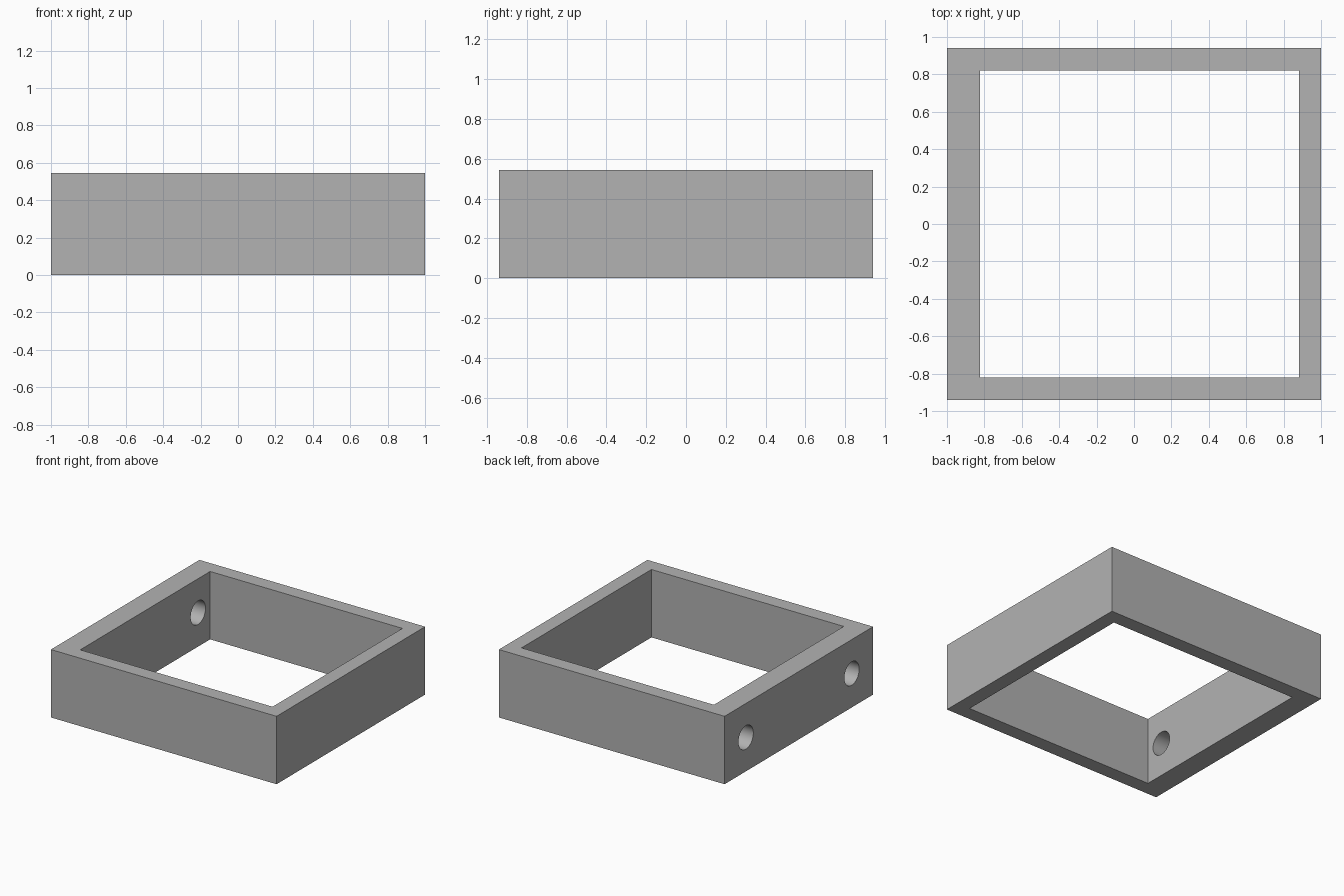
import bpy
import math
from mathutils import Vector

cube = bpy.data.objects.get("Cube")
if cube:
    bpy.data.objects.remove(cube, do_unlink=True)

HALF_X, HALF_Y, HEIGHT = 1.0, 0.94, 0.544
THIN, THICK = 0.118, 0.177          # the -x wall is the thick, drilled one
HOLE_RADIUS, HOLE_Y = 0.094, 0.67

grey = bpy.data.materials.new("mid_grey")
grey.use_nodes = True
colour = (0.448, 0.448, 0.448, 1.0)
grey.diffuse_color = colour
grey.node_tree.nodes["Principled BSDF"].inputs["Base Color"].default_value = colour


def box(name, low, high):
    low, high = Vector(low), Vector(high)
    bpy.ops.mesh.primitive_cube_add(size=1, location=(low + high) / 2)
    obj = bpy.context.object
    obj.name = name
    obj.scale = high - low
    bpy.ops.object.transform_apply(location=True, rotation=False, scale=True)
    obj.data.materials.append(grey)
    return obj


def cut(target, cutter):
    cutter.hide_render = True
    mod = target.modifiers.new("cut", "BOOLEAN")
    mod.operation = "DIFFERENCE"
    mod.solver = "EXACT"
    mod.object = cutter
    bpy.context.view_layer.objects.active = target
    bpy.ops.object.modifier_apply(modifier=mod.name)
    bpy.data.objects.remove(cutter, do_unlink=True)


# Square frame with an open middle
frame = box("frame", (-HALF_X, -HALF_Y, 0), (HALF_X, HALF_Y, HEIGHT))
opening = box("opening_cutter",
              (-HALF_X + THICK, -HALF_Y + THIN, -0.2),
              (HALF_X - THIN, HALF_Y - THIN, HEIGHT + 0.2))
cut(frame, opening)

# Two round holes through the thick wall
for side in (-1, 1):
    bpy.ops.mesh.primitive_cylinder_add(
        vertices=48, radius=HOLE_RADIUS, depth=THICK * 3,
        location=(-HALF_X + THICK / 2, side * HOLE_Y, HEIGHT / 2),
        rotation=(0, math.pi / 2, 0))
    drill = bpy.context.object
    drill.name = "hole_cutter"
    drill.data.materials.append(grey)
    cut(frame, drill)

# Smooth hole walls, sharp frame edges
bpy.ops.object.select_all(action="DESELECT")
frame.select_set(True)
bpy.context.view_layer.objects.active = frame
bpy.ops.object.shade_smooth_by_angle(angle=math.radians(30))
